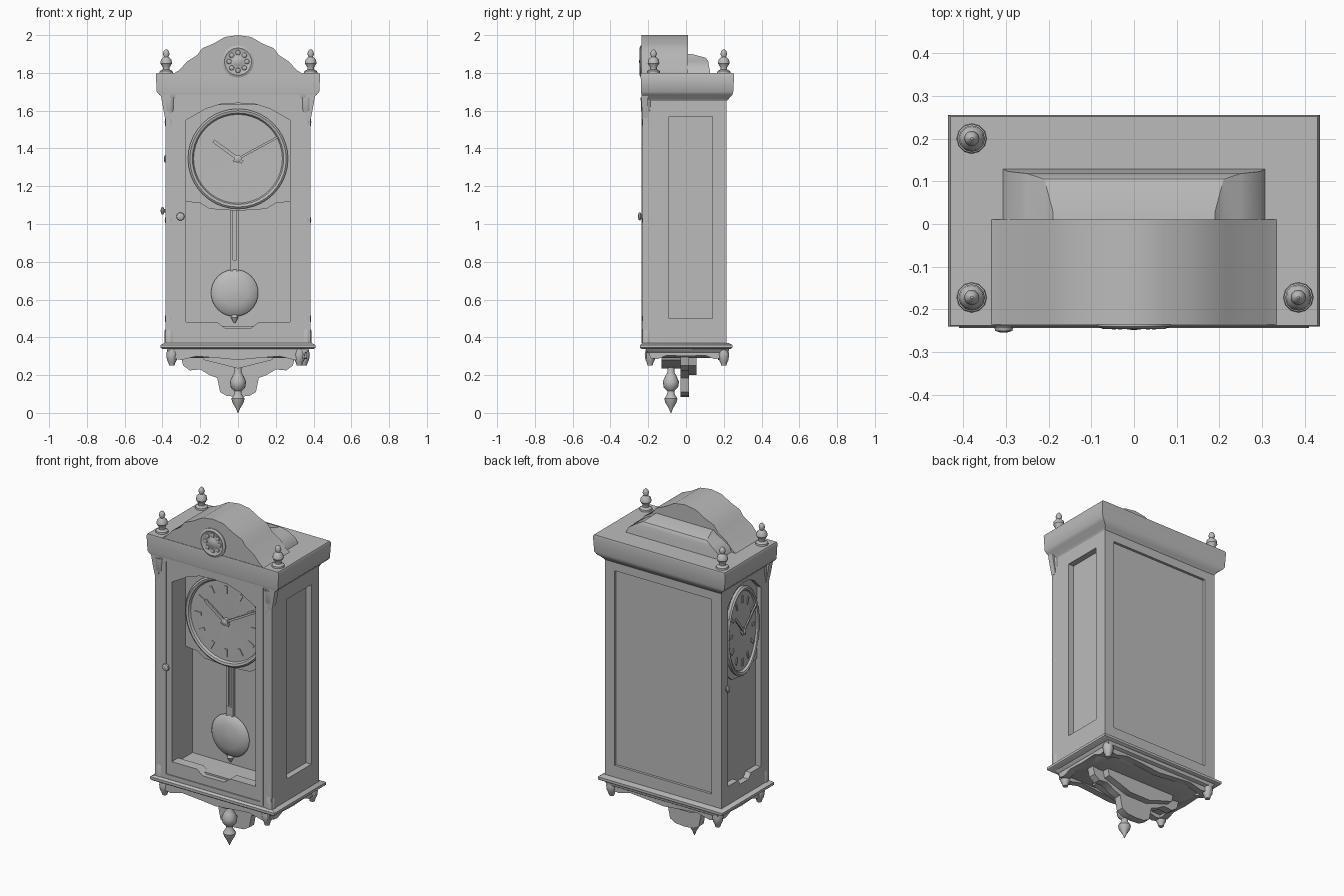
import bpy, bmesh, math
from mathutils import Matrix, Vector

if "Cube" in bpy.data.objects:
    bpy.data.objects.remove(bpy.data.objects["Cube"])

grey = bpy.data.materials.new("plain_grey")
grey.diffuse_color = (0.5, 0.5, 0.5, 1)
grey.use_nodes = True
grey.node_tree.nodes["Principled BSDF"].inputs["Base Color"].default_value = grey.diffuse_color


def finish(name, bm, matrix=None):
    if matrix:
        bm.transform(matrix)
    bmesh.ops.recalc_face_normals(bm, faces=bm.faces)
    me = bpy.data.meshes.new(name)
    bm.to_mesh(me)
    bm.free()
    me.materials.clear()
    me.materials.append(grey)
    ob = bpy.data.objects.new(name, me)
    bpy.context.collection.objects.link(ob)
    bpy.ops.object.select_all(action='DESELECT')
    ob.select_set(True)
    bpy.context.view_layer.objects.active = ob
    bpy.ops.object.shade_smooth_by_angle(angle=math.radians(40))
    return ob


def loft(name, rings, matrix=None):
    """Skin a stack of equal-length point rings and cap both ends."""
    bm = bmesh.new()
    vr = [[bm.verts.new(p) for p in r] for r in rings]
    n = len(vr[0])
    for a, b in zip(vr, vr[1:]):
        for i in range(n):
            bm.faces.new((a[i], a[(i + 1) % n], b[(i + 1) % n], b[i]))
    bm.faces.new(vr[0])
    bm.faces.new(vr[-1])
    return finish(name, bm, matrix)


def tiers(name, rows, matrix=None):
    """Rows of (z, half width, y front, y back)."""
    return loft(name, [[(-h, a, z), (h, a, z), (h, b, z), (-h, b, z)] for z, h, a, b in rows], matrix)


def box(name, x0, x1, y0, y1, z0, z1, matrix=None):
    return loft(name, [[(x0, y0, z), (x1, y0, z), (x1, y1, z), (x0, y1, z)] for z in (z0, z1)], matrix)


def lathe(name, profile, matrix, n=16):
    ang = [2 * math.pi * i / n for i in range(n)]
    return loft(name, [[(r * math.cos(a), r * math.sin(a), z) for a in ang] for r, z in profile], matrix)


def plate(name, loops, d0, d1, matrix):
    """Flat outline (with holes) lying between depths d0 and d1 behind a face."""
    cu = bpy.data.curves.new(name, 'CURVE')
    cu.dimensions, cu.fill_mode, cu.extrude = '2D', 'BOTH', (d1 - d0) / 2
    for loop in loops:
        s = cu.splines.new('POLY')
        s.points.add(len(loop) - 1)
        for p, (u, v) in zip(s.points, loop):
            p.co = (u, v, 0, 1)
        s.use_cyclic_u = True
    ob = bpy.data.objects.new(name, cu)
    bpy.context.collection.objects.link(ob)
    me = bpy.data.meshes.new_from_object(ob.evaluated_get(bpy.context.evaluated_depsgraph_get()))
    bpy.data.objects.remove(ob)
    bm = bmesh.new()
    bm.from_mesh(me)
    bpy.data.meshes.remove(me)
    bmesh.ops.remove_doubles(bm, verts=bm.verts, dist=1e-5)
    return finish(name, bm, matrix @ Matrix.Translation((0, 0, -(d0 + d1) / 2)))


def face_matrix(u, n, origin, s=1.0):
    m = Matrix.Identity(4)
    for i, c in enumerate((Vector(u) * s, Vector((0, 0, 1)), Vector(n), Vector(origin))):
        m.col[i][:3] = c
    return m


def rect(a, b, c, d):
    return [(a, c), (b, c), (b, d), (a, d)]


def mirror(half):
    """Mirror a left-half outline that ends on the centre line."""
    return half + [(-u, v) for u, v in reversed(half) if abs(u) > 1e-6]


T = Matrix.Translation
FRONT = face_matrix((1, 0, 0), (0, -1, 0), (0, -.23, 0))
LEFT = face_matrix((0, -1, 0), (-1, 0, 0), (-.385, 0, 0), .56)
RIGHT = face_matrix((0, 1, 0), (1, 0, 0), (.385, 0, 0))
BACK = face_matrix((-1, 0, 0), (0, 1, 0), (0, .215, 0))

# Case carcass
box("case_back", -.35, .35, -.035, .2, .36, 1.67)
for s in (-1, 1):
    x0, x1 = sorted((s * .275, s * .35))
    box("case_side", x0, x1, -.2, .05, .36, 1.67)
box("case_floor", -.32, .32, -.2, .05, .36, .46)
box("case_ceiling", -.32, .32, -.2, .05, 1.63, 1.67)

# Frames around the four faces
outer = rect(-.385, .385, .36, 1.67)
opening = mirror([(0, .45), (-.07, .45), (-.11, .48), (-.275, .48), (-.275, 1.55), (-.24, 1.57),
                  (-.17, 1.61), (-.09, 1.635), (0, 1.64)])
plate("front_frame", [outer, opening], .0, .06, FRONT)
plate("left_frame", [outer, opening], .0, .04, LEFT)
plate("right_frame", [rect(-.215, .215, .36, 1.67), rect(-.09, .14, .5, 1.57)], 0, .04, RIGHT)
plate("back_frame", [outer, rect(-.32, .32, .44, 1.6)], 0, .025, BACK)

# Raised door edging on the front
plate("door_edge", [rect(-.33, .33, .38, 1.69), rect(-.31, .31, .40, 1.665)], -.006, .01, FRONT)


def dial(m, d, tag):
    """Dial board, rim, hour marks and hands set at depth d."""
    board = mirror([(0, 1.07), (-.15, 1.08), (-.2, 1.11), (-.285, 1.12), (-.285, 1.64), (0, 1.64)])
    plate(tag + "dial_board", [board], d, d + .012, m)
    c = m @ T((0, 1.345, -d))
    lathe(tag + "dial", [(.262, -.005), (.265, .018), (.255, .026), (.242, .022), (.235, .01), (.14, .01),
                         (.01, .006)], c, 40)
    for i in range(12):
        box(tag + "hour_mark", -.009, .009, .165, .21, .005, .015, c @ Matrix.Rotation(i * math.pi / 6, 4, 'Z'))
    for u, v, w in ((-.13, .095, .009), (.21, .115, .006)):
        r = Matrix.Rotation(math.atan2(v, u), 4, 'Z')
        box(tag + "hand", -.03, math.hypot(u, v), -w, w, .018, .026, c @ r)
    lathe(tag + "hand_boss", [(.02, .0), (.02, .028), (.008, .034)], c, 12)


dial(FRONT, .13, "front_")
dial(LEFT, .026, "left_")

# Pendulum with two rods, clip, bob and tip
P = FRONT @ T((-.018, 0, -.185))
for u in (-.016, .016):
    box("pendulum_rod", u - .007, u + .007, .75, 1.12, -.008, .008, P)
box("pendulum_clip", -.022, .022, .76, .81, -.01, .01, P)
lathe("pendulum_bob", [(.02, -.02), (.09, -.018), (.125, 0), (.115, .012), (.07, .026), (.01, .032)],
      P @ T((0, .635, 0)), 32)
lathe("pendulum_tip", [(.012, 0), (.02, -.015), (.012, -.03), (.003, -.045)],
      P @ T((0, .52, 0)) @ Matrix.Rotation(-math.pi / 2, 4, 'X'), 10)

# Door knobs
for tag, m in (("front", FRONT @ T((-.305, 1.04, 0))), ("left", LEFT @ T((-.31, 1.07, 0)))):
    lathe(tag + "_knob", [(.012, -.01), (.01, .005), (.022, .012), (.02, .02), (.008, .024)], m, 10)

# Turned strips down the front corners
for s in (-1, 1):
    lathe("corner_column", [(.028, .37), (.028, .43), (.02, .45), (.025, .5), (.018, .56), (.018, .98), (.026, 1.02),
                            (.018, 1.06), (.018, 1.48), (.026, 1.54), (.02, 1.58), (.03, 1.6), (.032, 1.67)],
          T((s * .362, -.208, 0)), 12)
    loft("cornice_bracket", [[(s * .36, -.2, z), (s * h, -.2, z), (s * h, f, z), (s * .36, f, z)]
                             for z, h, f in ((1.56, .386, -.231), (1.61, .396, -.234), (1.69, .41, -.236))])

# Cornice
tiers("cornice", [(1.65, .385, -.225, .215), (1.665, .393, -.23, .228), (1.685, .418, -.236, .246),
                  (1.70, .43, -.238, .25), (1.79, .435, -.24, .255), (1.80, .43, -.238, .252)])

# Arched pediment with a lower sloping rear step
arch = mirror([(-.35, 1.79), (-.31, 1.815), (-.27, 1.86), (-.215, 1.895), (-.19, 1.93), (-.13, 1.955),
               (-.07, 1.99), (0, 2.0)])
plate("pediment", [arch], -.005, .24, FRONT)
tiers("pediment_step", [(1.79, .31, -.02, .13), (1.83, .295, -.02, .123), (1.86, .25, -.02, .118),
                        (1.88, .21, -.02, .105), (1.9, .19, -.02, .03)])

# Carved rosette
R = FRONT @ T((0, 1.86, 0))
lathe("rosette", [(.085, 0), (.085, .01), (.072, .016), (.06, .01), (.03, .01), (.02, .016), (.005, .018)], R, 24)
for i in range(8):
    lathe("rosette_petal", [(.016, .005), (.012, .014), (.003, .017)],
          R @ Matrix.Rotation(i * math.pi / 4, 4, 'Z') @ T((.047, 0, 0)), 8)

# Finials on three corners
for x, y in ((-.38, -.172), (.385, -.172), (-.38, .2)):
    lathe("finial", [(.036, 1.795), (.034, 1.81), (.018, 1.818), (.018, 1.83), (.031, 1.85), (.028, 1.87), (.012, 1.885),
                     (.018, 1.9), (.013, 1.915), (.003, 1.925)], T((x, y, 0)), 12)

# Base moulding and carved underside
tiers("base_moulding", [(.338, .4, -.235, .235), (.345, .41, -.243, .245), (.36, .41, -.243, .245),
                        (.37, .39, -.232, .225)])
tiers("base_block", [(.345, .38, -.215, .23), (.32, .365, -.205, .225), (.305, .34, -.17, .2), (.29, .27, -.12, .12)])
skirt = mirror([(-.36, .345), (-.35, .29), (-.3, .28), (-.22, .3), (-.1, .29), (0, .28)])
for d in (.02, .40):
    plate("base_skirt", [skirt], d, d + .04, FRONT)
side_skirt = mirror([(-.2, .345), (-.19, .29), (-.15, .285), (-.1, .305), (0, .3)])
for d in (.02, .71):
    plate("side_skirt", [side_skirt], d, d + .04, RIGHT)

# Scalloped apron boards under the case
apron = mirror([(-.31, .33), (-.29, .25), (-.255, .225), (-.2, .23), (-.15, .2), (-.11, .185), (-.095, .11),
                (-.06, .09), (0, .085)])
plate("apron", [apron], .2, .245, FRONT)
plate("apron_scroll", [mirror([(-.24, .33), (-.22, .25), (-.14, .225), (-.07, .2), (0, .2)])], .2, .285, FRONT)
plate("apron_front", [mirror([(-.2, .33), (-.18, .28), (-.1, .26), (0, .235)])], .1, .2, FRONT)

# Corner drops and the centre pendant
for x, y in ((-.35, -.19), (.325, -.19), (-.35, .2), (.35, .2)):
    lathe("corner_drop", [(.022, .345), (.03, .31), (.026, .28), (.018, .265), (.014, .25)], T((x, y, 0)), 10)
lathe("pendant", [(.03, .29), (.036, .26), (.02, .245), (.018, .215), (.03, .195), (.043, .165), (.038, .135),
                  (.018, .115), (.02, .1), (.035, .075), (.03, .055), (.012, .025), (.002, 0)], T((0, -.08, 0)), 16)
